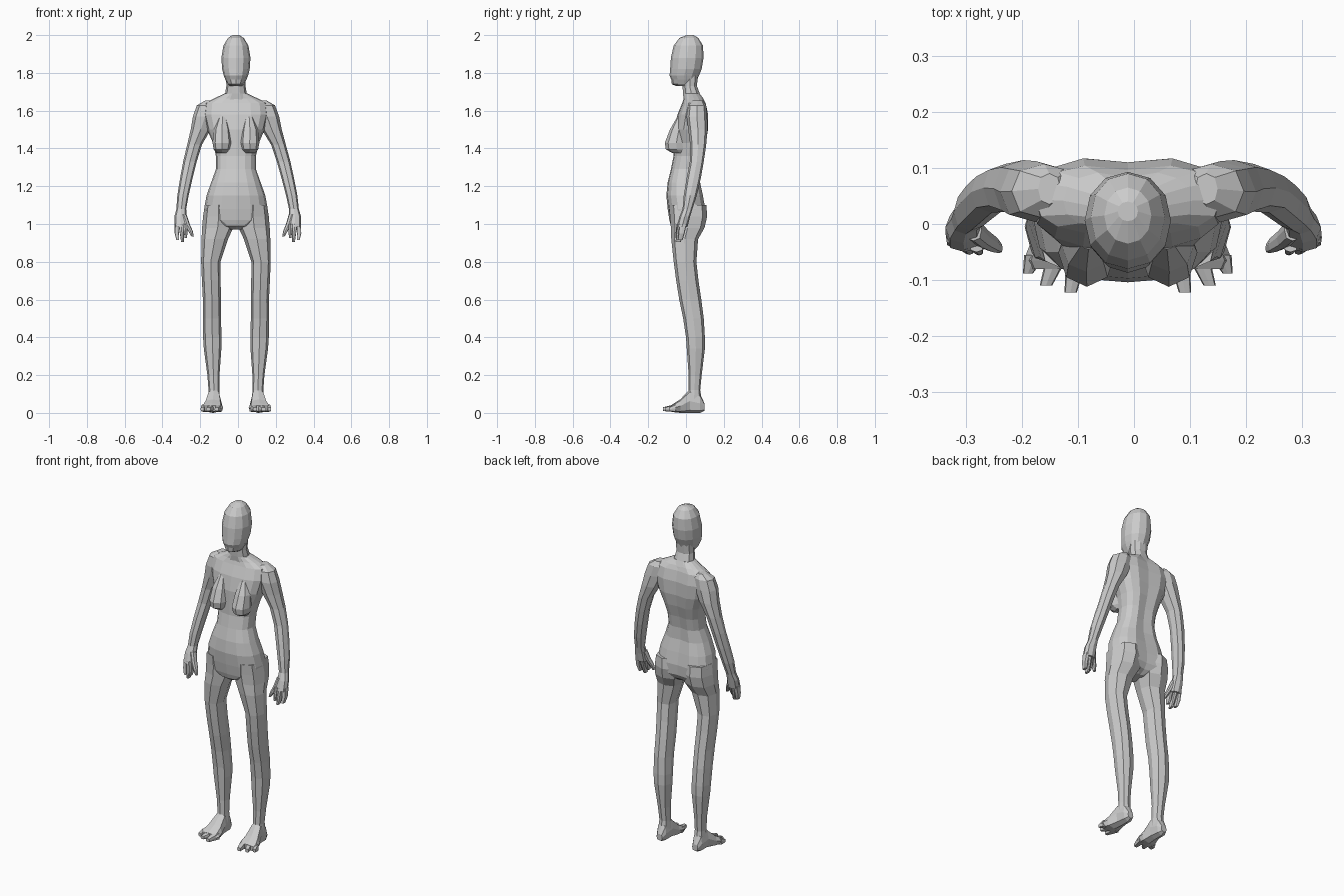
import bpy, bmesh, math

C = -0.011  # the body's mid line sits slightly off x = 0


def loft(name, rings, n=8, p=2.3, axis='z', side=1, shift=lambda z: C, groove=0.0):
    """Skin stacked rings (t, x0, x1, b0, b1); b is y for axis z, z for axis y."""
    bm = bmesh.new()
    loops = []
    for t, x0, x1, b0, b1 in rings:
        loop = []
        for i in range(n):
            a = 2 * math.pi * i / n
            c, s = math.cos(a), math.sin(a)
            u = math.copysign(abs(c) ** (2 / p), c) if abs(c) > 1e-6 else 0
            v = math.copysign(abs(s) ** (2 / p), s) if abs(s) > 1e-6 else 0
            x = (x0 + x1) / 2 + u * (x1 - x0) / 2
            b = (b0 + b1) / 2 + v * (b1 - b0) / 2
            if groove and abs(u) < 1e-4 and v > 0:
                b -= groove
            y, z = (b, t) if axis == 'z' else (t, b)
            loop.append(bm.verts.new((side * x + shift(z), y, z)))
        loops.append(loop)
    for A, B in zip(loops, loops[1:]):
        for i in range(n):
            j = (i + 1) % n
            bm.faces.new((A[i], A[j], B[j], B[i]))
    bm.faces.new(loops[0])
    bm.faces.new(loops[-1])
    bmesh.ops.recalc_face_normals(bm, faces=bm.faces)
    me = bpy.data.meshes.new(name)
    bm.to_mesh(me)
    bm.free()
    ob = bpy.data.objects.new(name, me)
    bpy.context.collection.objects.link(ob)
    return ob


def centred(rows):
    """(z, half width, y0, y1) rows to ring rows."""
    return [(z, -w, w, a, b) for z, w, a, b in rows]


# head
loft("head", centred([
    (2.0, .018, .005, .04), (1.985, .042, -.035, .065), (1.945, .066, -.065, .09),
    (1.88, .077, -.08, .093), (1.82, .073, -.084, .083), (1.785, .064, -.087, .068),
    (1.765, .056, -.078, .06), (1.74, .043, -.075, .055), (1.73, .034, -.05, .05)]), n=12, p=2.1)

# neck
loft("neck", centred([
    (1.80, .052, -.02, .065), (1.73, .051, -.02, .06), (1.69, .057, -.018, .075),
    (1.66, .085, -.015, .09), (1.63, .11, -.01, .1)]), n=10)

# torso from collar to crotch
loft("torso", centred([
    (1.69, .062, -.012, .075), (1.665, .115, -.012, .095), (1.64, .165, -.02, .108),
    (1.58, .172, -.045, .122), (1.50, .152, -.062, .122), (1.43, .122, -.064, .11),
    (1.36, .106, -.066, .09), (1.29, .106, -.08, .078), (1.22, .131, -.097, .08),
    (1.15, .156, -.104, .096), (1.08, .168, -.097, .108), (1.02, .165, -.088, .105),
    (0.99, .09, -.08, .085), (0.97, .03, -.05, .05)]), n=16, p=2.5, groove=.012)


def arm_shift(z):
    return C * min(1, max(0, (z - .95) / .65))


for side, word in ((-1, "right"), (1, "left")):
    # breast
    loft(word + "_breast", [
        (1.57, .05, .09, -.045, -.01), (1.50, .03, .118, -.085, .01),
        (1.43, .022, .124, -.112, .01), (1.395, .03, .118, -.107, .01),
        (1.375, .045, .1, -.07, .0)], n=8, p=2.1, side=side)

    # leg
    loft(word + "_leg", [
        (1.10, .02, .165, -.09, .108), (1.04, .008, .174, -.085, .112),
        (.98, .014, .179, -.08, .098), (.92, .042, .182, -.078, .064),
        (.80, .082, .184, -.065, .055), (.70, .081, .18, -.052, .066),
        (.60, .079, .175, -.036, .081), (.50, .079, .175, -.015, .094),
        (.40, .076, .174, .0, .1), (.34, .077, .17, .004, .1),
        (.20, .087, .151, .014, .083), (.12, .087, .145, .014, .075),
        (.06, .085, .148, .0, .085)], n=8, p=2.5, side=side)

    # foot
    loft(word + "_foot", [
        (.098, .098, .135, .012, .05), (.075, .087, .147, .0, .1),
        (.02, .082, .152, .0, .125), (-.03, .072, .172, .0, .072),
        (-.065, .067, .186, .004, .05), (-.08, .075, .178, .008, .04)],
        n=8, p=2.7, axis='y', side=side)

    # toes
    for k, (xa, xb, tip, w) in enumerate(((.09, .102, -.122, .011), (.125, .146, -.11, .011),
                                          (.165, .178, -.088, .009))):
        loft(f"{word}_toe_{k + 1}", [
            (-.055, xa - .02, xa + .02, .004, .046),
            (tip, xb - w, xb + w, .01, .03)], n=8, p=4, axis='y', side=side)

    # arm down to the palm
    loft(word + "_arm", [
        (1.655, .12, .16, .035, .09), (1.628, .09, .207, .01, .107),
        (1.57, .10, .228, .003, .112), (1.50, .135, .241, .012, .114),
        (1.42, .183, .261, .022, .107), (1.33, .212, .284, .02, .094),
        (1.24, .236, .302, .003, .078), (1.15, .258, .318, -.012, .057),
        (1.08, .272, .324, -.018, .034), (1.04, .27, .335, -.034, .022),
        (.985, .268, .335, -.05, .008)], n=8, p=2.4, side=side, shift=arm_shift)

    # fingers and thumb
    for k, rows in enumerate((
            [(1.0, .31, .334, -.036, .004), (.95, .312, .335, -.04, -.008), (.915, .312, .326, -.044, -.018)],
            [(1.0, .288, .314, -.046, .004), (.95, .286, .308, -.052, -.012), (.905, .286, .301, -.055, -.028)],
            [(1.0, .268, .292, -.05, -.01), (.95, .268, .286, -.055, -.022), (.925, .27, .282, -.056, -.036)])):
        loft(f"{word}_finger_{k + 1}", rows, n=8, p=4, side=side, shift=arm_shift)
    loft(word + "_thumb", [
        (1.05, .27, .30, -.03, .01), (1.0, .255, .285, -.042, -.008),
        (.965, .24, .265, -.05, -.022), (.935, .234, .247, -.052, -.034)],
        n=8, p=2.6, side=side, shift=arm_shift)
